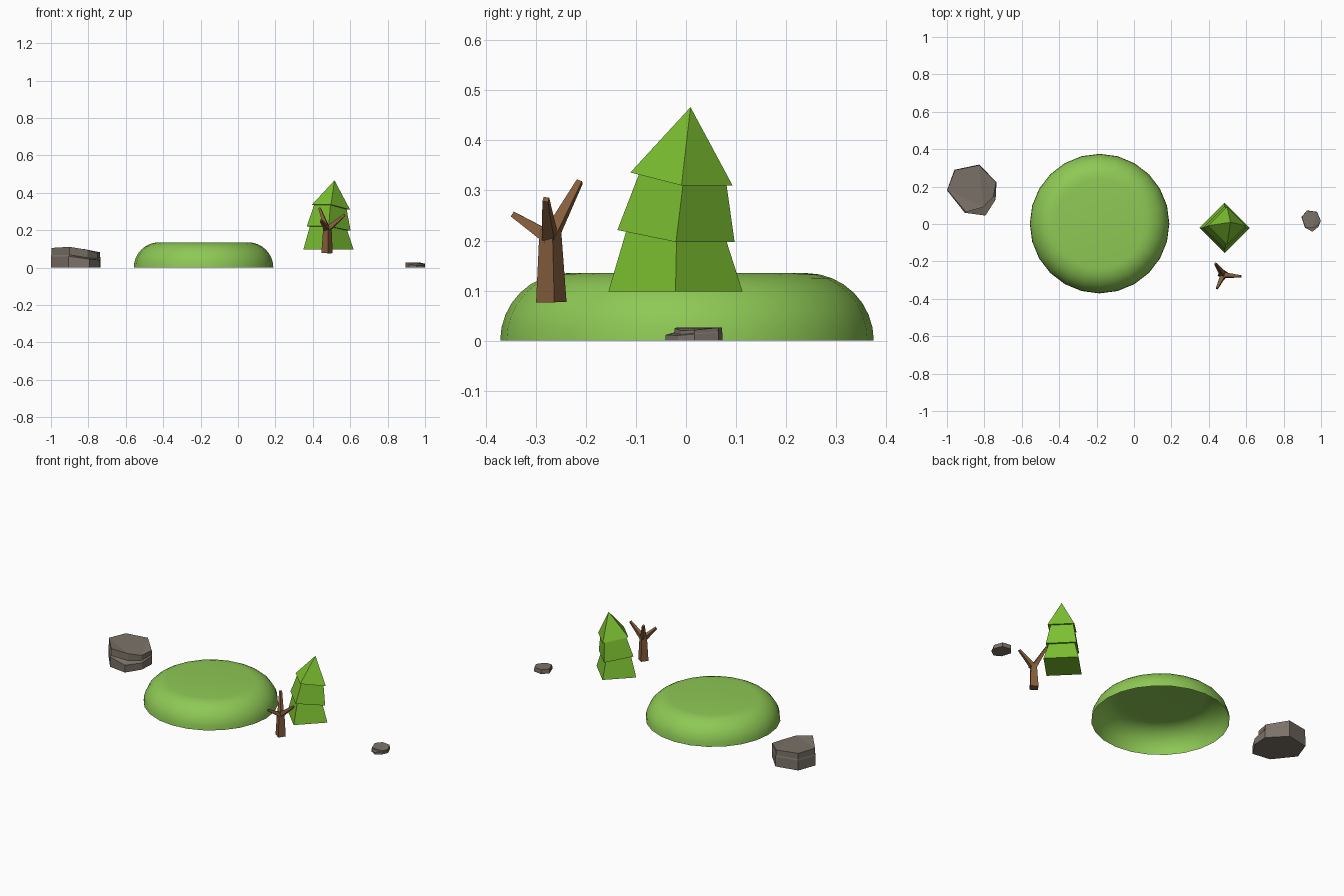
import bpy, bmesh
from math import sin, cos, pi, radians
from mathutils import Vector

if "Cube" in bpy.data.objects:
    bpy.data.objects.remove(bpy.data.objects["Cube"])


def material(name, rgb):
    m = bpy.data.materials.new(name)
    m.diffuse_color = (*rgb, 1)
    m.use_nodes = True
    m.node_tree.nodes["Principled BSDF"].inputs["Base Color"].default_value = m.diffuse_color
    return m


GRASS = material("grass", (0.27, 0.58, 0.09))
LEAF = material("leaf", (0.20, 0.52, 0.03))
BARK = material("bark", (0.23, 0.11, 0.045))
STONE = material("stone", (0.20, 0.17, 0.14))


def loft(bm, rings, cap_start=True, cap_end=True):
    """Skin a list of rings; all rings have the same number of points."""
    vs = [[bm.verts.new(p) for p in r] for r in rings]
    n = len(vs[0])
    for a, b in zip(vs, vs[1:]):
        for i in range(n):
            j = (i + 1) % n
            bm.faces.new((a[i], a[j], b[j], b[i]))
    if cap_start:
        bm.faces.new(vs[0][::-1])
    if cap_end:
        bm.faces.new(vs[-1])


def finish(bm, name, mat):
    bmesh.ops.remove_doubles(bm, verts=bm.verts, dist=1e-5)
    bmesh.ops.recalc_face_normals(bm, faces=bm.faces)
    me = bpy.data.meshes.new(name)
    bm.to_mesh(me)
    bm.free()
    me.materials.append(mat)
    ob = bpy.data.objects.new(name, me)
    bpy.context.collection.objects.link(ob)
    return ob


# Hill: open-bottomed mound with a quarter-round rim and flat top
bm = bmesh.new()
R, H, N, S = 0.373, 0.135, 24, 8
rings = []
for k in range(S + 1):
    t = k / S * pi / 2
    r, z = R - H + H * cos(t), H * sin(t)
    rings.append([(-0.184 + r * cos(2 * pi * i / N), 0.002 + r * sin(2 * pi * i / N), z)
                  for i in range(N)])
loft(bm, rings, cap_start=False)
hill = finish(bm, "grassy_hill", GRASS)
for f in hill.data.polygons:
    f.use_smooth = True

# Conifer: four-sided stacked tiers, the upper ones leaning
tiers = [(0.484, -0.021, 0.098, 0.134, 0),
         (0.484, -0.019, 0.222, 0.100, 0.012),
         (0.485, -0.020, 0.209, 0.117, 0.012),
         (0.494, -0.006, 0.335, 0.087, 0.013),
         (0.497, -0.009, 0.323, 0.102, 0.013),
         (0.516, 0.009, 0.466, 0.0002, 0)]
tiers[1] = (0.484, -0.019, 0.209, 0.100, 0.011)
tiers[3] = (0.494, -0.006, 0.323, 0.087, 0.012)
bm = bmesh.new()
loft(bm, [[(x + r * dx, y + r * dy, z - tilt * (dx + dy))
           for dx, dy in ((1, 0), (0, 1), (-1, 0), (0, -1))]
          for x, y, z, r, tilt in tiers])
finish(bm, "conifer_tree", LEAF)


# Bare tree: square tapered trunk with three branches
def limb(bm, points, radii, turn):
    axis = (Vector(points[-1]) - Vector(points[0])).normalized()
    q = Vector((0, 0, 1)).rotation_difference(axis)
    loft(bm, [[Vector(p) + q @ Vector((r * cos(turn + i * pi / 2), r * sin(turn + i * pi / 2), 0))
               for i in range(4)] for p, r in zip(points, radii)])


bm = bmesh.new()
limb(bm, [(0.476, -0.269, 0.077), (0.478, -0.271, 0.222)], [0.031, 0.022], radians(11))
for tip in [(0.436, -0.212, 0.318), (0.571, -0.280, 0.282), (0.443, -0.345, 0.252)]:
    limb(bm, [(0.478, -0.272, 0.205), tip], [0.019, 0.008], radians(30))
finish(bm, "bare_tree", BARK)


# Rocks: irregular faceted block with a low ledge at one side
FOOT = [(-1.0, 0.18), (-0.96, 0.29), (-0.826, 0.318), (-0.735, 0.222),
        (-0.74, 0.13), (-0.794, 0.045), (-0.905, 0.06)]
TOP = [(-0.998, 0.182, 0.105), (-0.958, 0.288, 0.103), (-0.828, 0.315, 0.1),
       (-0.737, 0.222, 0.082), (-0.752, 0.145, 0.078), (-0.805, 0.09, 0.095), (-0.9, 0.064, 0.111)]
LEDGE = [0.06, 0.06, 0.06, 0.05, 0.04, 0.045, 0.06]


def rock(name, place):
    bm = bmesh.new()
    foot = [(x, y, 0) for x, y in FOOT]
    ledge = [(x, y, z) for (x, y), z in zip(FOOT, LEDGE)]
    step = [(x, y, z + 0.008) for (x, y, _), z in zip(TOP, LEDGE)]
    loft(bm, [[place(*p) for p in ring] for ring in (foot, ledge, step, TOP)])
    bmesh.ops.triangulate(bm, faces=[f for f in bm.faces if len(f.verts) > 4])
    return finish(bm, name, STONE)


def small(x, y, z):
    a = radians(-20)
    dx, dy = (x + 0.867) * 0.395, (y - 0.182) * 0.395
    return (0.945 + dx * cos(a) - dy * sin(a), 0.02 + dx * sin(a) + dy * cos(a),
            min(z * 0.26, 0.026))


rock("large_rock", lambda x, y, z: (x, y, z))
rock("small_rock", small)
